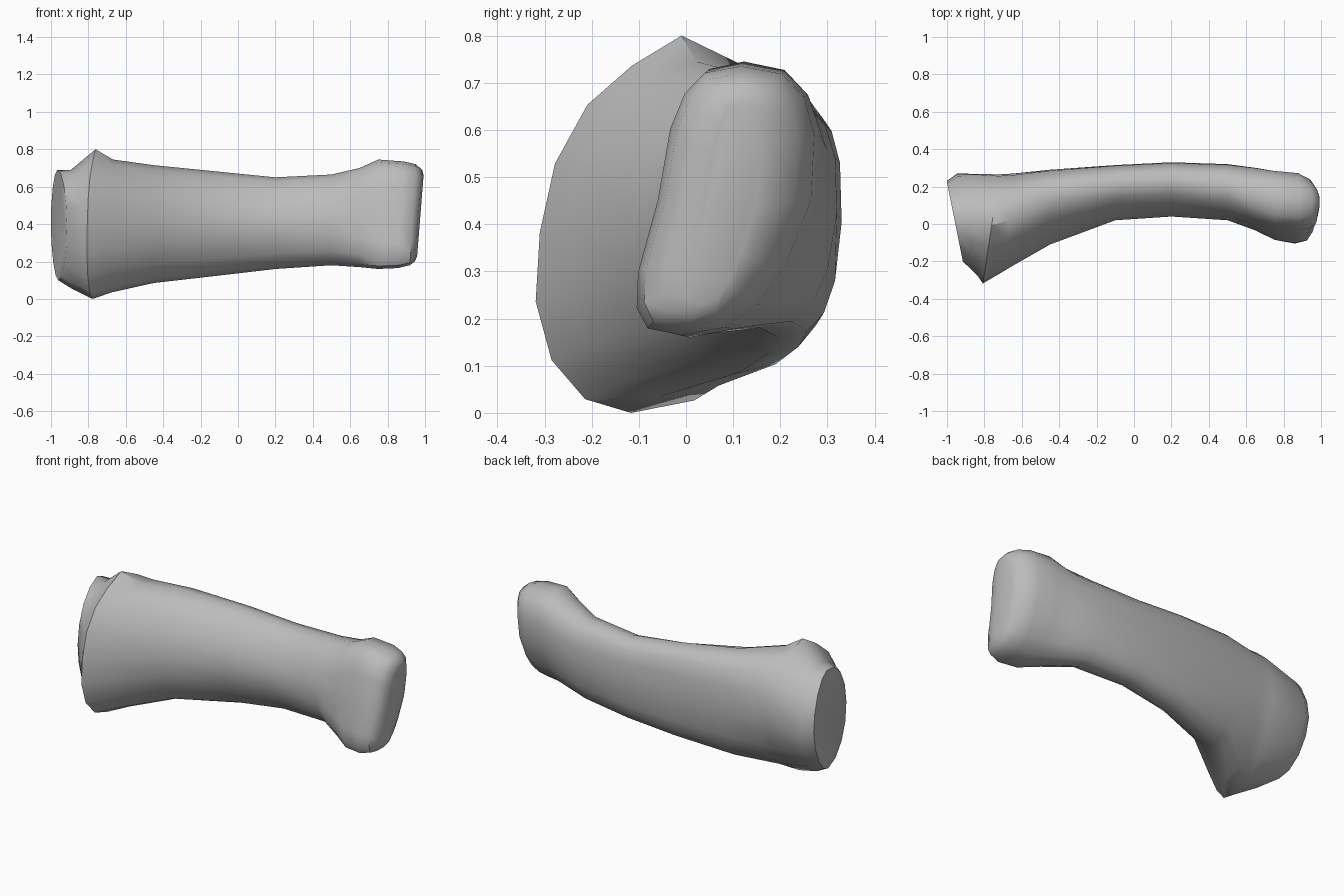
import bpy, bmesh, math

# Remove the default cube
default = bpy.data.objects.get("Cube")
if default:
    bpy.data.objects.remove(default, do_unlink=True)

# Single bone colour
bone_grey = bpy.data.materials.new("bone_grey")
bone_grey.use_nodes = True
colour = (0.5, 0.5, 0.5, 1.0)
bone_grey.diffuse_color = colour
bone_grey.node_tree.nodes["Principled BSDF"].inputs["Base Color"].default_value = colour

SIDES = 16
TOP = SIDES // 4


def signed_power(value, exponent):
    return math.copysign(abs(value) ** exponent, value)


def section(bm, x, skew_y, skew_z, front, ridge, back, low, high, lean, front_curve, back_curve):
    """One ring: separate front and back curves, leaning most below the middle."""
    middle, half = (low + high) / 2, (high - low) / 2
    ring = []
    for i in range(SIDES):
        angle = math.tau * i / SIDES
        c, s = math.cos(angle), math.sin(angle)
        exponent = back_curve if c > 0 else front_curve
        reach = back - ridge if c > 0 else ridge - front
        rise = half * signed_power(s, exponent)
        shift = lean * rise * (0.4 if rise > 0 else 1)
        y = ridge + reach * signed_power(c, exponent) + shift
        ring.append(bm.verts.new((x + skew_y * y + skew_z * rise, y, middle + rise)))
    return ring


def loft(name, sections, peak_index, peak_height):
    """Skin the rings in order, close both ends and raise one crest point."""
    bm = bmesh.new()
    rings = [section(bm, *values) for values in sections]
    for a, b in zip(rings, rings[1:]):
        for i in range(SIDES):
            j = (i + 1) % SIDES
            bm.faces.new((a[i], a[j], b[j], b[i]))
    bm.faces.new(rings[0])
    bm.faces.new(rings[-1])
    rings[peak_index][TOP].co.z = peak_height
    bmesh.ops.recalc_face_normals(bm, faces=bm.faces)
    mesh = bpy.data.meshes.new(name)
    bm.to_mesh(mesh)
    bm.free()
    mesh.materials.append(bone_grey)
    obj = bpy.data.objects.new(name, mesh)
    bpy.context.collection.objects.link(obj)
    bpy.ops.object.select_all(action="DESELECT")
    obj.select_set(True)
    bpy.context.view_layer.objects.active = obj
    bpy.ops.object.shade_smooth_by_angle(angle=math.radians(40))


# x, slant by y, slant by z, front y, ridge y, back y, low z, high z, lean, curves
broad_end = [
    (-.955, -.2, 0, -.2, .05, .23, .1, .69, .05, 1, 1.1),
    (-.89, -.2, 0, -.28, 0, .27, .05, .69, .15, 1, 1),
    (-.76, .15, 0, -.31, -.04, .265, 0, .765, .2, 1, .9),
    (-.67, .1, 0, -.25, 0, .27, .035, .745, .15, 1, .85),
]
shaft = [
    (-.45, 0, 0, -.11, .13, .29, .085, .715, .06, 1.1, .75),
    (-.1, 0, 0, .02, .19, .315, .125, .68, .06, 1.2, .7),
    (.2, 0, 0, .04, .21, .33, .16, .65, .06, 1.2, .7),
    (.5, 0, 0, .02, .18, .32, .18, .665, .1, 1.1, .75),
]
narrow_end = [
    (.65, 0, 0, -.02, .12, .3, .17, .7, .2, .85, .8),
    (.75, 0, 0, -.05, .09, .28, .16, .745, .28, .7, .8),
    (.87, 0, .05, -.06, .08, .265, .165, .735, .32, .65, .75),
    (.935, 0, .06, -.045, .08, .23, .18, .72, .32, .65, .75),
    (.965, 0, .08, -.01, .09, .18, .2, .69, .3, .7, .75),
    (.975, 0, .08, .04, .1, .15, .23, .66, .28, .7, .75),
]
loft("finger_bone", broad_end + shaft + narrow_end, 2, .8)
